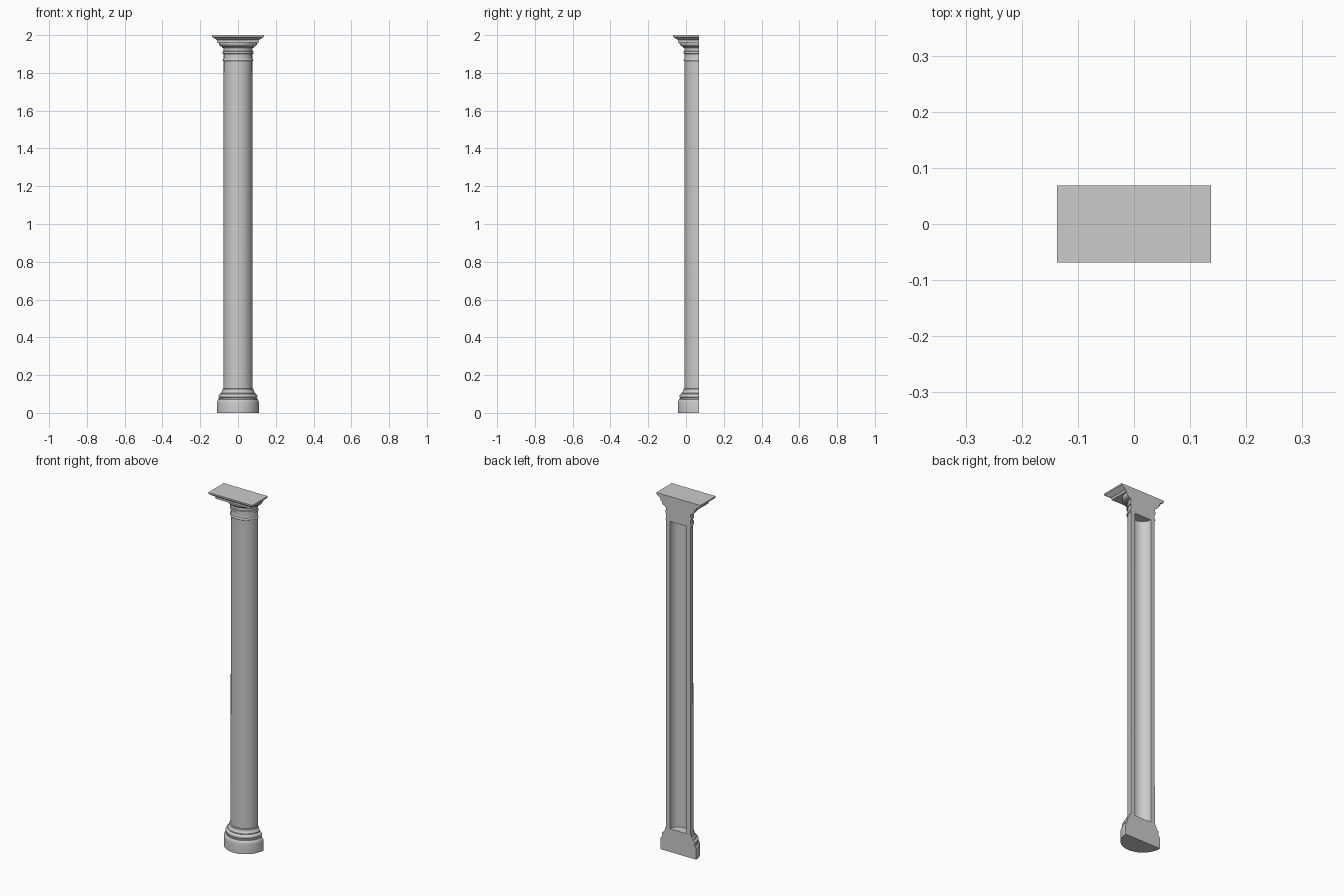
import bpy, bmesh, math
from mathutils import Vector, Matrix

if "Cube" in bpy.data.objects:
    bpy.data.objects.remove(bpy.data.objects["Cube"])

BACK_Y = 0.0685   # plane of the flat wall side


def finish(name, bm, angle=30):
    bmesh.ops.remove_doubles(bm, verts=bm.verts, dist=1e-5)
    bmesh.ops.recalc_face_normals(bm, faces=bm.faces)
    me = bpy.data.meshes.new(name)
    bm.to_mesh(me)
    bm.free()
    ob = bpy.data.objects.new(name, me)
    bpy.context.collection.objects.link(ob)
    bpy.ops.object.select_all(action='DESELECT')
    ob.select_set(True)
    bpy.context.view_layer.objects.active = ob
    bpy.ops.object.shade_smooth_by_angle(angle=math.radians(angle))
    return ob


def arc(r, z, rad, a0, a1, n=6):
    """Quarter or half round moulding in the profile plane."""
    return [(r + rad * math.cos(math.radians(a0 + (a1 - a0) * i / n)),
             z + rad * math.sin(math.radians(a0 + (a1 - a0) * i / n))) for i in range(n + 1)]


def half_lathe(name, profile, steps=40):
    """Turn a closed section through the front half circle and cap both ends."""
    bm = bmesh.new()
    rings = []
    for i in range(steps + 1):
        a = math.pi * i / steps
        rings.append([bm.verts.new((r * math.cos(a), BACK_Y - r * math.sin(a), z))
                      for r, z in profile])
    n = len(profile)
    for a, b in zip(rings, rings[1:]):
        for j in range(n):
            k = (j + 1) % n
            if profile[j][0] or profile[k][0]:
                bm.faces.new((a[j], a[k], b[k], b[j]))
    bm.faces.new(rings[0])
    bm.faces.new(rings[-1])
    bmesh.ops.dissolve_degenerate(bm, dist=1e-6, edges=bm.edges)
    return finish(name, bm)


def half_square(name, profile):
    """Mitred moulding around three sides of a half square slab."""
    bm = bmesh.new()
    rings = [[bm.verts.new((x, y, z)) for x, y in
              ((-w, BACK_Y), (-w, BACK_Y - w), (w, BACK_Y - w), (w, BACK_Y))]
             for w, z in profile]
    for a, b in zip(rings, rings[1:]):
        for j in range(4):
            k = (j + 1) % 4
            bm.faces.new((a[j], a[k], b[k], b[j]))
    bm.faces.new(rings[0])
    bm.faces.new(rings[-1])
    return finish(name, bm)


# Round base: drum plinth and stepped mouldings
base = [(0, 0), (0.111, 0), (0.111, 0.055), (0.109, 0.064), (0.105, 0.070), (0.102, 0.072),
        (0.102, 0.078)]
base += arc(0.093, 0.089, 0.010, -70, 80)
base += [(0.092, 0.101), (0.092, 0.106), (0.087, 0.110), (0.084, 0.116), (0.083, 0.121),
         (0.083, 0.127), (0.077, 0.128), (0.077, 0.13), (0, 0.13)]
half_lathe("column_base", base)

# Hollow half-round shaft, open at the back
half_lathe("column_shaft", [(0.052, 0.13), (0.077, 0.13), (0.0755, 1.86), (0.052, 1.86)])

# Round capital: neck ring, neck and echinus
cap = [(0, 1.86), (0.0755, 1.86), (0.0755, 1.862)]
cap += arc(0.075, 1.868, 0.006, -80, 80)
cap += [(0.0755, 1.876), (0.0755, 1.900), (0.081, 1.902), (0.081, 1.914), (0.077, 1.916),
        (0.077, 1.932), (0.084, 1.934), (0.084, 1.938)]
cap += arc(0.084, 1.957, 0.018, -80, 0)
cap += [(0.102, 1.962), (0, 1.962)]
half_lathe("column_capital", cap)

# Square abacus with a flared top edge
half_square("capital_abacus", [(0.110, 1.962), (0.110, 1.974), (0.114, 1.976), (0.118, 1.979),
                               (0.126, 1.983), (0.131, 1.988), (0.137, 1.991), (0.137, 2.0)])
